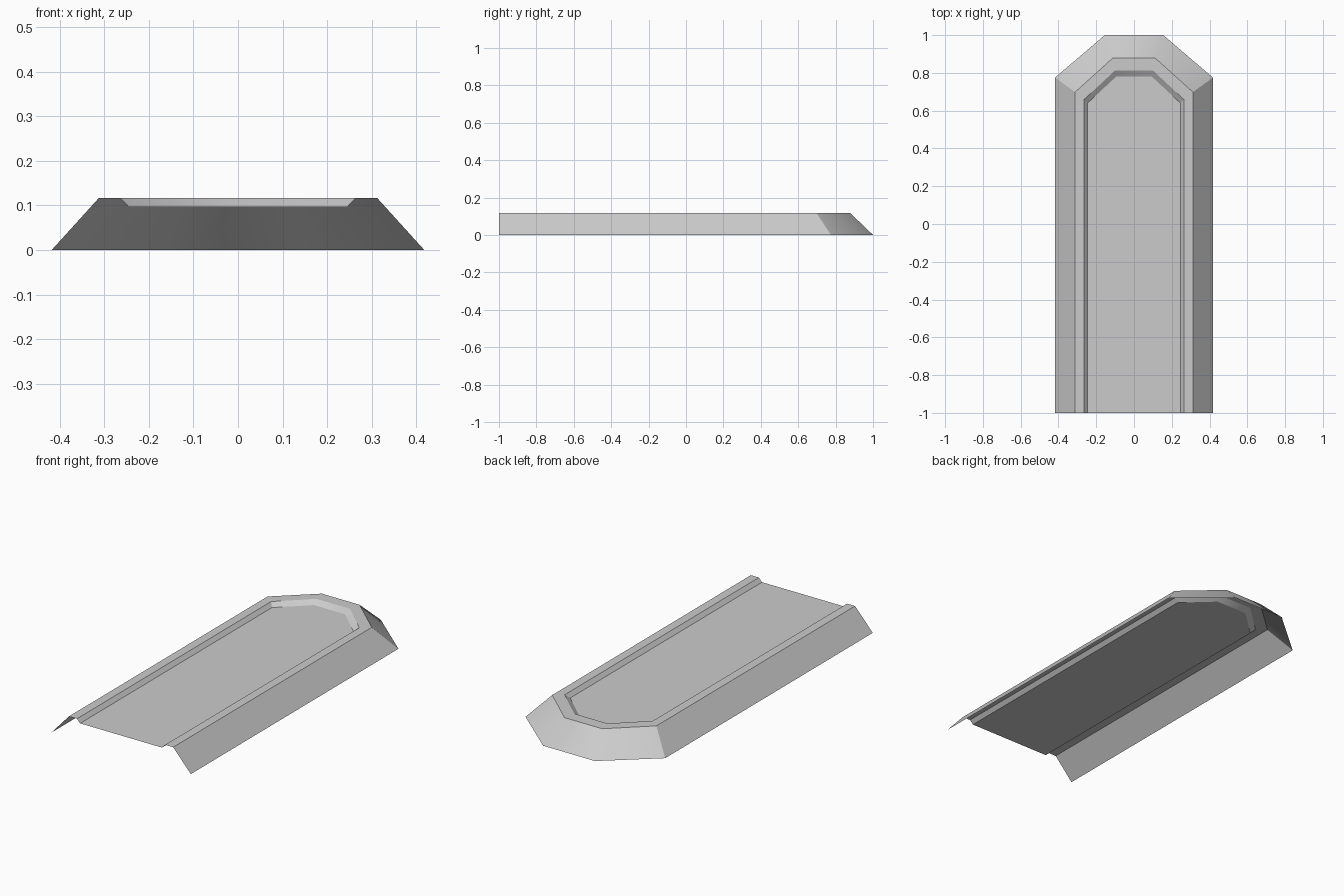
import bpy
import math

cube = bpy.data.objects.get("Cube")
if cube:
    bpy.data.objects.remove(cube, do_unlink=True)

FRONT_Y = -1.0

# One neutral grey for the whole shell
grey = bpy.data.materials.new("light grey")
grey.use_nodes = True
colour = (0.6, 0.6, 0.6, 1.0)
grey.diffuse_color = colour
grey.node_tree.nodes["Principled BSDF"].inputs["Base Color"].default_value = colour


def outline(side_x, shoulder_y, tip_x, tip_y, z):
    """Open outline: right front, round the chamfered back end, left front."""
    half = [(side_x, FRONT_Y), (side_x, shoulder_y), (tip_x, tip_y)]
    right = [(-x, y, z) for x, y in half]
    left = [(x, y, z) for x, y in reversed(half)]
    return right + left


# Outlines from the ground edge, over the raised rim, to the sunken floor
rings = [
    outline(0.418, 0.775, 0.155, 1.0, 0.0),
    outline(0.312, 0.698, 0.113, 0.878, 0.117),
    outline(0.264, 0.66, 0.1, 0.813, 0.117),
    outline(0.245, 0.64, 0.093, 0.782, 0.097),
]
count = len(rings[0])
verts = [point for ring in rings for point in ring]

# Sloped skirt, flat rim and inner bevel, all facing outward
faces = []
for r in range(len(rings) - 1):
    for i in range(count - 1):
        a = r * count + i
        faces.append((a, a + count, a + count + 1, a + 1))

# Sunken floor panel, facing up
last = (len(rings) - 1) * count
faces.append(tuple(reversed(range(last, last + count))))

mesh = bpy.data.meshes.new("channel_shell")
mesh.from_pydata(verts, [], faces)
mesh.materials.append(grey)
mesh.update()
shell = bpy.data.objects.new("channel_shell", mesh)
bpy.context.collection.objects.link(shell)

# Soft shading round the back end, crisp rim edges
bpy.ops.object.select_all(action="DESELECT")
shell.select_set(True)
bpy.context.view_layer.objects.active = shell
bpy.ops.object.shade_smooth_by_angle(angle=math.radians(30))
